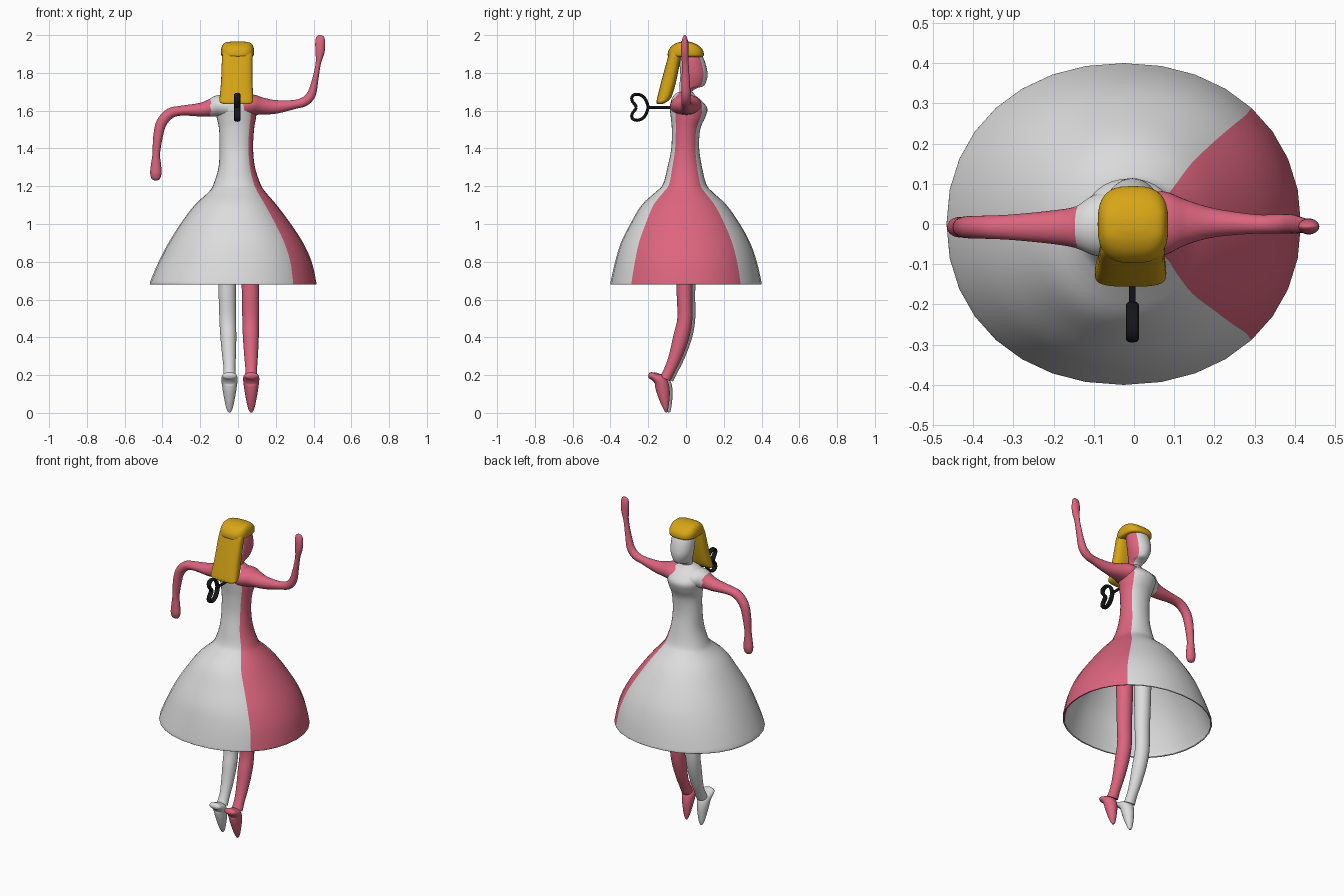
import bpy, bmesh, math
from mathutils import Vector

if "Cube" in bpy.data.objects:
    bpy.data.objects.remove(bpy.data.objects["Cube"])

SEG = 32


def material(name, rgb):
    m = bpy.data.materials.new(name)
    m.diffuse_color = (*rgb, 1)
    m.use_nodes = True
    m.node_tree.nodes["Principled BSDF"].inputs["Base Color"].default_value = m.diffuse_color
    return m


WHITE = material("pale grey", (0.72, 0.72, 0.72))
PINK = material("rose pink", (0.72, 0.13, 0.21))
GOLD = material("golden hair", (0.68, 0.38, 0.008))
BLACK = material("black metal", (0.008, 0.008, 0.008))


def smooth_rows(rows, steps=4):
    """Catmull-Rom interpolation of rows of numbers."""
    out = []
    for k in range(len(rows) - 1):
        a, b, c, d = (rows[max(0, min(len(rows) - 1, k + j))] for j in (-1, 0, 1, 2))
        for s in range(steps):
            t = s / steps
            out.append([0.5 * (2 * q + (r - p) * t + (2 * p - 5 * q + 4 * r - u) * t * t
                               + (3 * q - p - 3 * r + u) * t ** 3)
                        for p, q, r, u in zip(a, b, c, d)])
    return out + [list(rows[-1])]


def skin(name, rings, mats, rule=None, power=2.0, open_start=False):
    """Skin rings given as (centre, u vector, v vector)."""
    bm = bmesh.new()
    loops = []
    for c, u, v in rings:
        loop = []
        for i in range(SEG):
            a = 2 * math.pi * i / SEG
            ca, sa = math.cos(a), math.sin(a)
            x = math.copysign(abs(ca) ** (2 / power), ca)
            y = math.copysign(abs(sa) ** (2 / power), sa)
            loop.append(bm.verts.new(c + u * x + v * y))
        loops.append(loop)
    for lo, hi in zip(loops, loops[1:]):
        for i in range(SEG):
            j = (i + 1) % SEG
            f = bm.faces.new((lo[i], lo[j], hi[j], hi[i]))
            if rule:
                f.material_index = rule(f.calc_center_median(), i)
    if not open_start:
        bm.faces.new(loops[0])
    bm.faces.new(loops[-1])
    bmesh.ops.recalc_face_normals(bm, faces=bm.faces)
    me = bpy.data.meshes.new(name)
    bm.to_mesh(me)
    bm.free()
    for m in mats:
        me.materials.append(m)
    ob = bpy.data.objects.new(name, me)
    bpy.context.collection.objects.link(ob)
    bpy.ops.object.select_all(action='DESELECT')
    bpy.context.view_layer.objects.active = ob
    ob.select_set(True)
    bpy.ops.object.shade_smooth_by_angle(angle=math.radians(50))
    return ob


def stack(name, rows, mats, steps=4, **kw):
    """Horizontal rings from rows of (z, x min, x max, y min, y max)."""
    rings = [(Vector(((a + b) / 2, (c + d) / 2, z)), Vector(((b - a) / 2, 0, 0)),
              Vector((0, (d - c) / 2, 0))) for z, a, b, c, d in smooth_rows(rows, steps)]
    return skin(name, rings, mats, **kw)


def limb(name, rows, side, mats, **kw):
    """Tube from rows of (x, y, z, radius along side, radius across)."""
    rows = smooth_rows(rows, 5)
    pts = [Vector(r[:3]) for r in rows]
    side = Vector(side)
    rings = []
    for k, r in enumerate(rows):
        t = (pts[min(k + 1, len(pts) - 1)] - pts[max(k - 1, 0)]).normalized()
        rings.append((pts[k], side * r[3], t.cross(side).normalized() * r[4]))
    return skin(name, rings, mats, **kw)


def right_quarter(c, i):
    return 1 if i < SEG // 8 or i >= SEG - SEG // 8 else 0


# Dress: bodice flowing into a hollow bell skirt
dress = stack("dress", [
    (.68, -.465, .415, -.4, .4), (.70, -.463, .413, -.398, .398),
    (.8, -.42, .39, -.375, .375), (.9, -.368, .345, -.345, .34),
    (1.0, -.305, .28, -.295, .285), (1.1, -.23, .205, -.235, .215),
    (1.17, -.155, .145, -.16, .14), (1.21, -.13, .12, -.122, .108),
    (1.3, -.103, .09, -.098, .085), (1.4, -.098, .08, -.078, .07),
    (1.5, -.1, .085, -.075, .075), (1.56, -.112, .095, -.08, .1),
    (1.61, -.122, .1, -.085, .113), (1.65, -.115, .1, -.08, .085),
    (1.68, -.085, .075, -.065, .05), (1.70, -.04, .035, -.04, .035)],
    [WHITE, PINK], rule=right_quarter, power=2.12, open_start=True)
shell = dress.modifiers.new("thickness", 'SOLIDIFY')
shell.thickness = 0.008
shell.offset = -1

# Neck and head
stack("head", [
    (1.66, -.045, .04, -.045, .035), (1.70, -.04, .035, -.035, .032),
    (1.72, -.045, .04, -.035, .06), (1.735, -.05, .045, -.035, .098),
    (1.79, -.07, .062, -.03, .114), (1.86, -.075, .067, -.035, .1),
    (1.92, -.07, .06, -.03, .07)], [WHITE, PINK], rule=right_quarter)

# Hair: long fall at the back and a cap with fringe
stack("hair_fall", [
    (1.635, -.075, .06, -.153, -.125), (1.645, -.095, .078, -.156, -.105),
    (1.67, -.097, .08, -.152, -.078), (1.75, -.09, .077, -.132, -.053),
    (1.85, -.086, .076, -.105, -.033), (1.90, -.082, .076, -.09, -.025),
    (1.94, -.07, .065, -.07, -.02)], [GOLD], power=3)
stack("hair_cap", [
    (1.885, -.075, .072, -.09, .083), (1.893, -.088, .083, -.097, .094),
    (1.92, -.09, .085, -.092, .09), (1.945, -.083, .079, -.072, .066),
    (1.96, -.068, .064, -.045, .035), (1.966, -.035, .03, -.02, .012)],
    [GOLD], power=2.9)

# Raised arm
limb("raised_arm", [
    (.03, 0, 1.625, .085, .06), (.08, .002, 1.63, .078, .055), (.13, .004, 1.624, .056, .045),
    (.2, .003, 1.62, .036, .036), (.3, 0, 1.633, .024, .024), (.355, 0, 1.65, .024, .025),
    (.39, 0, 1.69, .024, .023), (.41, -.002, 1.77, .021, .016), (.425, -.004, 1.85, .018, .014),
    (.434, -.006, 1.91, .02, .024), (.435, -.006, 1.96, .018, .026),
    (.435, -.006, 1.99, .01, .021), (.435, -.006, 2.0, .003, .006)],
    (0, 1, 0), [PINK])

# Lowered arm with a pale shoulder
limb("lowered_arm", [
    (-.05, 0, 1.62, .085, .06), (-.1, -.003, 1.625, .075, .058), (-.145, -.008, 1.615, .052, .046),
    (-.2, -.008, 1.605, .042, .036), (-.3, -.008, 1.6, .032, .026), (-.36, -.008, 1.585, .029, .028),
    (-.405, -.008, 1.535, .028, .028), (-.424, -.008, 1.46, .026, .025),
    (-.433, -.008, 1.37, .022, .02), (-.434, -.008, 1.32, .023, .026),
    (-.435, -.008, 1.27, .025, .03), (-.435, -.008, 1.24, .017, .022),
    (-.435, -.008, 1.23, .004, .006)],
    (0, 1, 0), [WHITE, PINK], rule=lambda c, i: 1 if c.x < -.145 else 0)

# Legs and pointed feet
for label, x, lean, dy, mat in (("left", -.045, -.012, .015, WHITE), ("right", .07, -.004, 0, PINK)):
    limb(label + "_leg", [
        (x + lean, dy, 1.17, .05, .05), (x + lean, dy - .005, .9, .05, .05),
        (x + lean, dy - .008, .65, .046, .042), (x + lean * .8, dy - .006, .5, .044, .04),
        (x + lean * .5, dy - .026, .4, .042, .042), (x + lean * .2, dy - .056, .3, .036, .035),
        (x, dy - .085, .23, .031, .03), (x, dy - .11, .18, .034, .03)],
        (1, 0, 0), [mat])
    limb(label + "_foot", [
        (x, dy - .198, .203, .015, .008), (x, dy - .188, .199, .035, .018),
        (x, dy - .165, .188, .042, .022), (x, dy - .135, .165, .042, .035),
        (x, dy - .122, .12, .036, .036), (x, dy - .114, .07, .027, .027),
        (x, dy - .107, .025, .017, .014), (x, dy - .104, .003, .006, .005)],
        (1, 0, 0), [mat])


# Wind-up key: shaft and two looped wings
def wire(name, pts, depth, closed):
    cu = bpy.data.curves.new(name, 'CURVE')
    cu.dimensions = '3D'
    cu.bevel_depth = depth
    cu.bevel_resolution = 2
    cu.use_fill_caps = True
    sp = cu.splines.new('POLY')
    sp.points.add(len(pts) - 1)
    for p, (y, z) in zip(sp.points, pts):
        p.co = (0, y, z, 1)
    sp.use_cyclic_u = closed
    cu.materials.append(BLACK)
    ob = bpy.data.objects.new(name, cu)
    ob.location.x = -.004
    ob.scale.x = 2.0 if closed else 1.0
    bpy.context.collection.objects.link(ob)


wire("key_shaft", [(-.06, 1.618), (-.21, 1.618)], .008, False)
wing = [(-.2, 0), (-.208, .028), (-.225, .055), (-.25, .068), (-.275, .066),
        (-.287, .052), (-.284, .032), (-.27, .014), (-.262, 0)]
for label, s in (("upper", 1), ("lower", -1)):
    pts = [r[:2] for r in smooth_rows(wing, 3)]
    wire(label + "_key_wing", [(y, 1.618 + s * z) for y, z in pts], .008, False)
    bpy.data.objects[label + "_key_wing"].scale.x = 2.0
